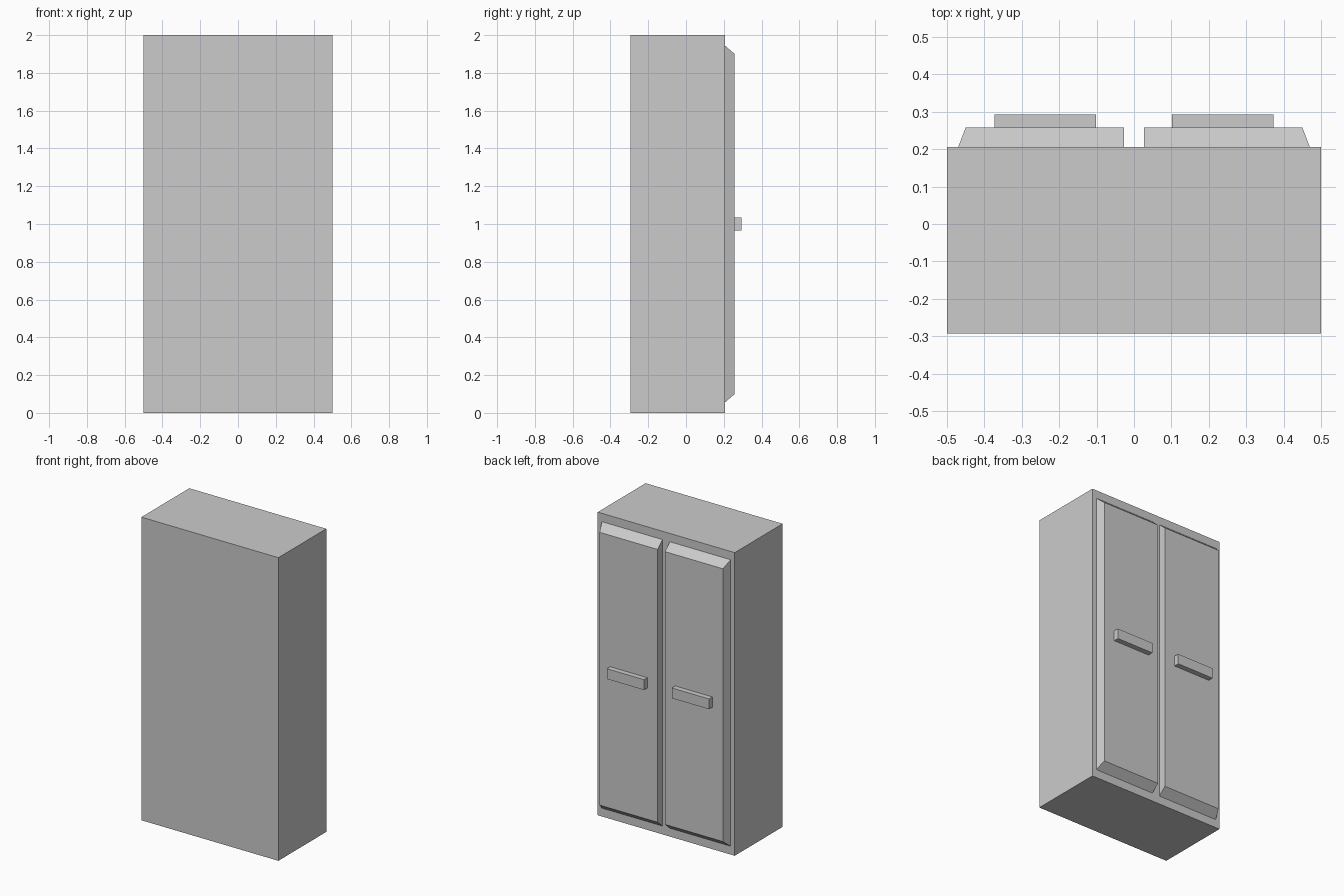
import bpy, bmesh

if "Cube" in bpy.data.objects:
    bpy.data.objects.remove(bpy.data.objects["Cube"])

BACK, FACE, DOOR_FACE, GRIP_FACE = -0.293, 0.206, 0.258, 0.293


def prism(name, y0, rect0, y1, rect1, mirror=False):
    """Solid between two (x0, x1, z0, z1) rectangles at y0 and y1."""
    bm = bmesh.new()
    rings = []
    for y, (xa, xb, za, zb) in ((y0, rect0), (y1, rect1)):
        corners = ((xa, za), (xb, za), (xb, zb), (xa, zb))
        rings.append([bm.verts.new((x, y, z)) for x, z in corners])
    a, b = rings
    bm.faces.new(a)
    bm.faces.new(b[::-1])
    for i in range(4):
        j = (i + 1) % 4
        bm.faces.new((a[i], b[i], b[j], a[j]))
    bmesh.ops.recalc_face_normals(bm, faces=bm.faces)
    mesh = bpy.data.meshes.new(name)
    bm.to_mesh(mesh)
    bm.free()
    obj = bpy.data.objects.new(name, mesh)
    bpy.context.collection.objects.link(obj)
    if mirror:
        obj.modifiers.new("Mirror", 'MIRROR').use_axis[0] = True
    return obj


# Cabinet body
body = (-0.5, 0.5, 0.0, 2.0)
prism("cabinet_body", BACK, body, FACE, body)

# Pair of doors, sloped on the outer, top and bottom edges
prism("doors", FACE, (0.027, 0.47, 0.055, 1.945),
      DOOR_FACE, (0.027, 0.45, 0.10, 1.90), mirror=True)

# Pair of horizontal handles
grip = (0.102, 0.373, 0.966, 1.034)
prism("door_handles", DOOR_FACE, grip, GRIP_FACE, grip, mirror=True)
